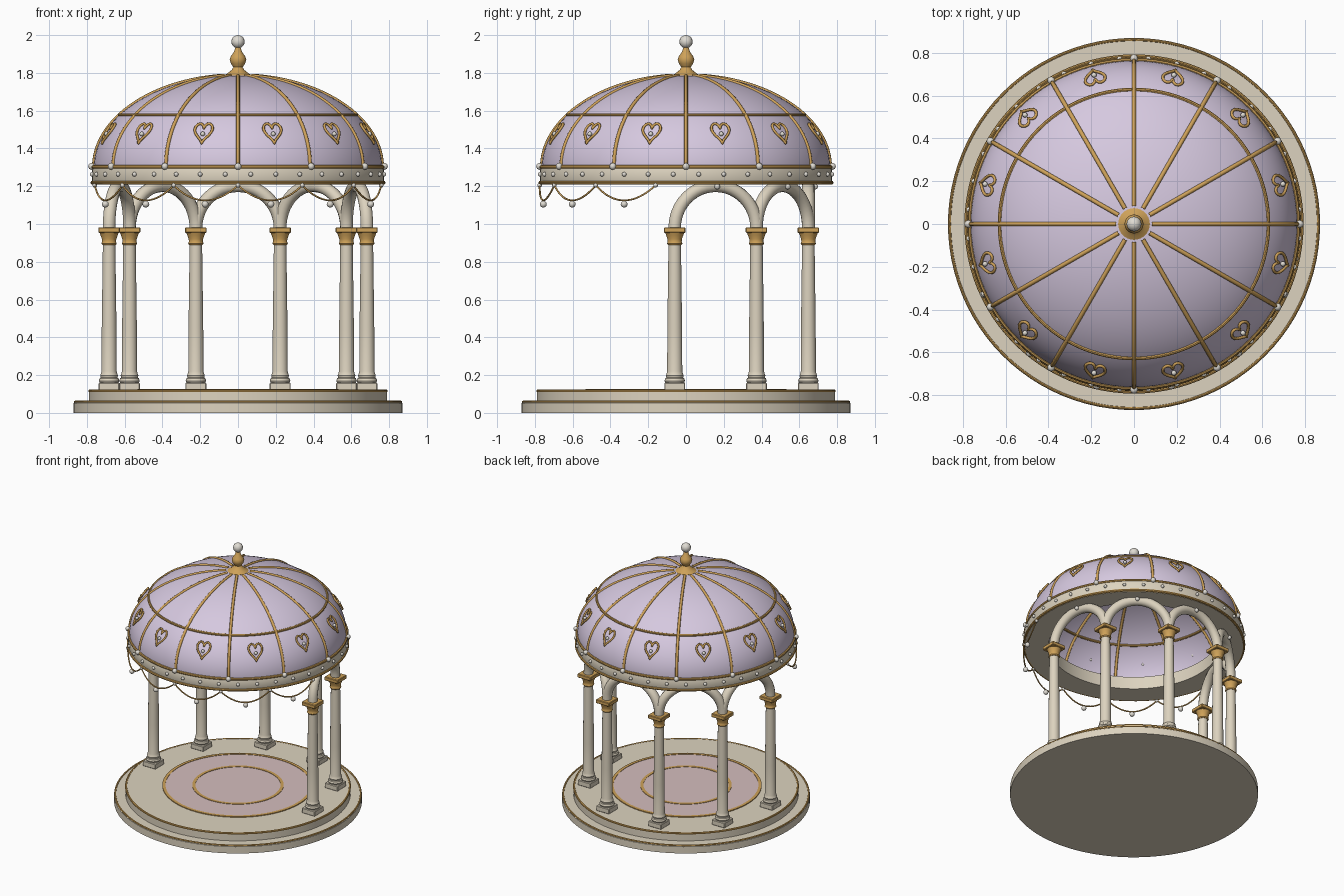
import bpy, bmesh, math
from math import sin, cos, pi, radians
from mathutils import Vector

if "Cube" in bpy.data.objects:
    bpy.data.objects.remove(bpy.data.objects["Cube"], do_unlink=True)


def material(name, rgb):
    m = bpy.data.materials.new(name)
    m.use_nodes = True
    m.diffuse_color = (*rgb, 1)
    bsdf = next(n for n in m.node_tree.nodes if n.type == "BSDF_PRINCIPLED")
    bsdf.inputs["Base Color"].default_value = (*rgb, 1)
    return m


CREAM = material("cream stone", (0.72, 0.65, 0.52))
LAVENDER = material("lavender", (0.67, 0.58, 0.74))
GOLD = material("gold", (0.62, 0.36, 0.10))
PEARL = material("pearl", (0.74, 0.71, 0.65))
PINK = material("pink floor", (0.66, 0.51, 0.51))


def add(name, mesh, loc=(0, 0, 0), scale=1):
    ob = bpy.data.objects.new(name, mesh)
    ob.location = loc
    ob.scale = (scale,) * 3
    bpy.context.scene.collection.objects.link(ob)
    return ob


def finish(bm, name, mat, smooth_angle=35):
    bmesh.ops.recalc_face_normals(bm, faces=bm.faces)
    for f in bm.faces:
        f.smooth = True
    for e in bm.edges:
        if len(e.link_faces) == 2 and e.calc_face_angle() > radians(smooth_angle):
            e.smooth = False
    mesh = bpy.data.meshes.new(name)
    bm.to_mesh(mesh)
    bm.free()
    mesh.materials.append(mat)
    return mesh


def lathe(name, profile, mat, segs=96, closed=False):
    """Spin (radius, z) points round the z axis."""
    bm = bmesh.new()
    vs = [bm.verts.new((r, 0, z)) for r, z in profile]
    es = [bm.edges.new(p) for p in zip(vs, vs[1:])]
    if closed:
        es.append(bm.edges.new((vs[-1], vs[0])))
    bmesh.ops.spin(bm, geom=vs + es, cent=(0, 0, 0), axis=(0, 0, 1),
                   angle=2 * pi, steps=segs, use_merge=True)
    bmesh.ops.remove_doubles(bm, verts=bm.verts, dist=1e-5)
    return finish(bm, name, mat)


def tube(name, points, radius, mat, closed=False, res=2):
    """Round bar along a list of points."""
    cu = bpy.data.curves.new(name, "CURVE")
    cu.dimensions = "3D"
    cu.bevel_depth, cu.bevel_resolution = radius, res
    cu.use_fill_caps = not closed
    sp = cu.splines.new("POLY")
    sp.points.add(len(points) - 1)
    for p, co in zip(sp.points, points):
        p.co = (*co, 1)
    sp.use_cyclic_u = closed
    sp.use_smooth = True
    tmp = add(name + "_path", cu)
    dg = bpy.context.evaluated_depsgraph_get()
    mesh = bpy.data.meshes.new_from_object(tmp.evaluated_get(dg))
    bpy.data.objects.remove(tmp, do_unlink=True)
    bpy.data.curves.remove(cu)
    mesh.name = name
    mesh.materials.clear()
    mesh.materials.append(mat)
    return add(name, mesh)


def box(name, half, z0, z1, mat):
    bm = bmesh.new()
    bmesh.ops.create_cube(bm, size=1)
    for v in bm.verts:
        v.co = (v.co.x * 2 * half, v.co.y * 2 * half, z0 + (v.co.z + 0.5) * (z1 - z0))
    bmesh.ops.bevel(bm, geom=bm.edges[:], offset=0.004, segments=1, affect="EDGES")
    return finish(bm, name, mat, 20)


def polar(r, a, z):
    return Vector((r * cos(a), r * sin(a), z))


def ring(name, r, z, thick):
    add(name, lathe(name, [(r + thick * cos(i * pi / 4), z + thick * sin(i * pi / 4))
                           for i in range(8)], GOLD, closed=True))


bm = bmesh.new()
bmesh.ops.create_uvsphere(bm, u_segments=16, v_segments=10, radius=1)
PEARL_MESH = finish(bm, "pearl", PEARL)


def pearl(name, loc, size):
    add(name, PEARL_MESH, loc, size)


# Stepped platform with gilded rims
add("lower_step", lathe("lower_step", [(0, 0), (0.87, 0), (0.87, 0.052), (0.862, 0.06), (0, 0.06)], CREAM))
add("upper_step", lathe("upper_step", [(0, 0.06), (0.79, 0.06), (0.79, 0.113), (0.783, 0.12), (0, 0.12)], CREAM))
ring("lower_step_trim", 0.862, 0.058, 0.007)
ring("upper_step_trim", 0.785, 0.116, 0.008)

# Inlaid floor
add("floor_inlay", lathe("floor_inlay", [(0, 0.124), (0.52, 0.124), (0.52, 0.12)], PINK))
for n, r in (("outer", 0.52), ("inner", 0.31)):
    add(n + "_floor_band", lathe(n + "_floor_band", [(r - 0.011, 0.121), (r - 0.011, 0.127),
                                 (r + 0.011, 0.127), (r + 0.011, 0.121)], GOLD, closed=True))

# Columns, open at the front
COL_R = 0.685
col_angles = [radians(-5 + 38 * i) for i in range(6)]
plinth = box("plinth", 0.055, 0.12, 0.16, CREAM)
shaft = lathe("shaft", [(0, 0.16), (0.05, 0.16), (0.054, 0.17), (0.05, 0.183), (0.044, 0.187),
                        (0.047, 0.198), (0.043, 0.208), (0.04, 0.22), (0.039, 0.45),
                        (0.033, 0.9), (0, 0.9)], CREAM, 24)
capital = lathe("capital", [(0, 0.89), (0.036, 0.89), (0.041, 0.897), (0.037, 0.905), (0.038, 0.92),
                            (0.045, 0.94), (0.051, 0.955), (0, 0.955)], GOLD, 24)
abacus = box("abacus", 0.057, 0.953, 0.982, GOLD)
feet = [polar(COL_R, a, 0) for a in col_angles]
for i, p in enumerate(feet):
    for mesh in (plinth, shaft, capital, abacus):
        add(f"column_{i}_{mesh.name}", mesh, p)

# Round arches between neighbouring columns
for i, (a, b) in enumerate(zip(feet, feet[1:])):
    mid, half = (a + b) / 2, (b - a) / 2
    h = half.length
    pts = [mid - half * cos(t) + Vector((0, 0, 0.98 + h * sin(t)))
           for t in (pi * k / 24 for k in range(25))]
    tube(f"arch_{i}", pts, 0.034, CREAM, res=4)
    pearl(f"arch_pearl_{i}", mid + mid.normalized() * 0.036 + Vector((0, 0, 0.975 + h)), 0.015)

# Cornice ring
add("cornice", lathe("cornice", [(0.6, 1.21), (0.765, 1.21), (0.772, 1.23), (0.772, 1.29),
                                 (0.765, 1.305), (0.6, 1.305)], CREAM, closed=True))
ring("cornice_lower_trim", 0.771, 1.219, 0.010)
ring("cornice_upper_trim", 0.766, 1.302, 0.010)
for i in range(36):
    pearl(f"cornice_pearl_{i}", polar(0.775, radians(10 * i + 5), 1.263), 0.012)

# Dome shell
DOME_R, DOME_Z, DOME_H = 0.763, 1.30, 0.488


def dome_point(t):
    return DOME_R * cos(t), DOME_Z + DOME_H * sin(t)


def dome_radius(z):
    return DOME_R * math.sqrt(1 - ((z - DOME_Z) / DOME_H) ** 2)


add("dome", lathe("dome", [dome_point(pi / 2 * k / 32) for k in range(32)] + [(0, DOME_Z + DOME_H)], LAVENDER))
ring("dome_band", dome_radius(1.577), 1.577, 0.009)

# Ribs, rib pearls and heart ornaments
for i in range(12):
    a = radians(30 * i)
    path = [polar(r, a, z) for r, z in (dome_point(1.46 * k / 28) for k in range(29))]
    tube(f"rib_{i}", path, 0.010, GOLD)
    pearl(f"rib_pearl_{i}", polar(0.775, a, 1.305), 0.018)

    mid = a + radians(15)
    heart = []
    for k in range(40):
        t = 2 * pi * k / 40
        x = 0.003 * 16 * sin(t) ** 3
        z = 1.488 + 0.0036 * (13 * cos(t) - 5 * cos(2 * t) - 2 * cos(3 * t) - cos(4 * t))
        r = dome_radius(z) + 0.009
        heart.append(polar(r, mid + x / r, z))
    tube(f"heart_{i}", heart, 0.007, GOLD, closed=True)
    pearl(f"heart_pearl_{i}", polar(dome_radius(1.477) + 0.01, mid, 1.477), 0.012)

# Finial
add("finial", lathe("finial", [(0, 1.775), (0.074, 1.775), (0.074, 1.787), (0.055, 1.798), (0.034, 1.815),
                               (0.025, 1.83), (0.038, 1.85), (0.044, 1.87), (0.038, 1.888),
                               (0.022, 1.91), (0.013, 1.935), (0, 1.935)], GOLD, 32))
pearl("finial_pearl", (0, 0, 1.965), 0.035)

# Garlands across the open front
SWAG_R = 0.775
for i in range(7):
    a0 = radians(-90 - 78 + 26 * i)
    pearl(f"garland_knot_{i}", polar(SWAG_R, a0, 1.205), 0.012)
    if i < 6:
        pts = [polar(SWAG_R, a0 + radians(26) * k / 20, 1.205 - 0.08 * (1 - (k / 10 - 1) ** 2))
               for k in range(21)]
        tube(f"garland_{i}", pts, 0.005, GOLD, res=1)
        pearl(f"garland_drop_{i}", polar(SWAG_R, a0 + radians(13), 1.105), 0.018)
